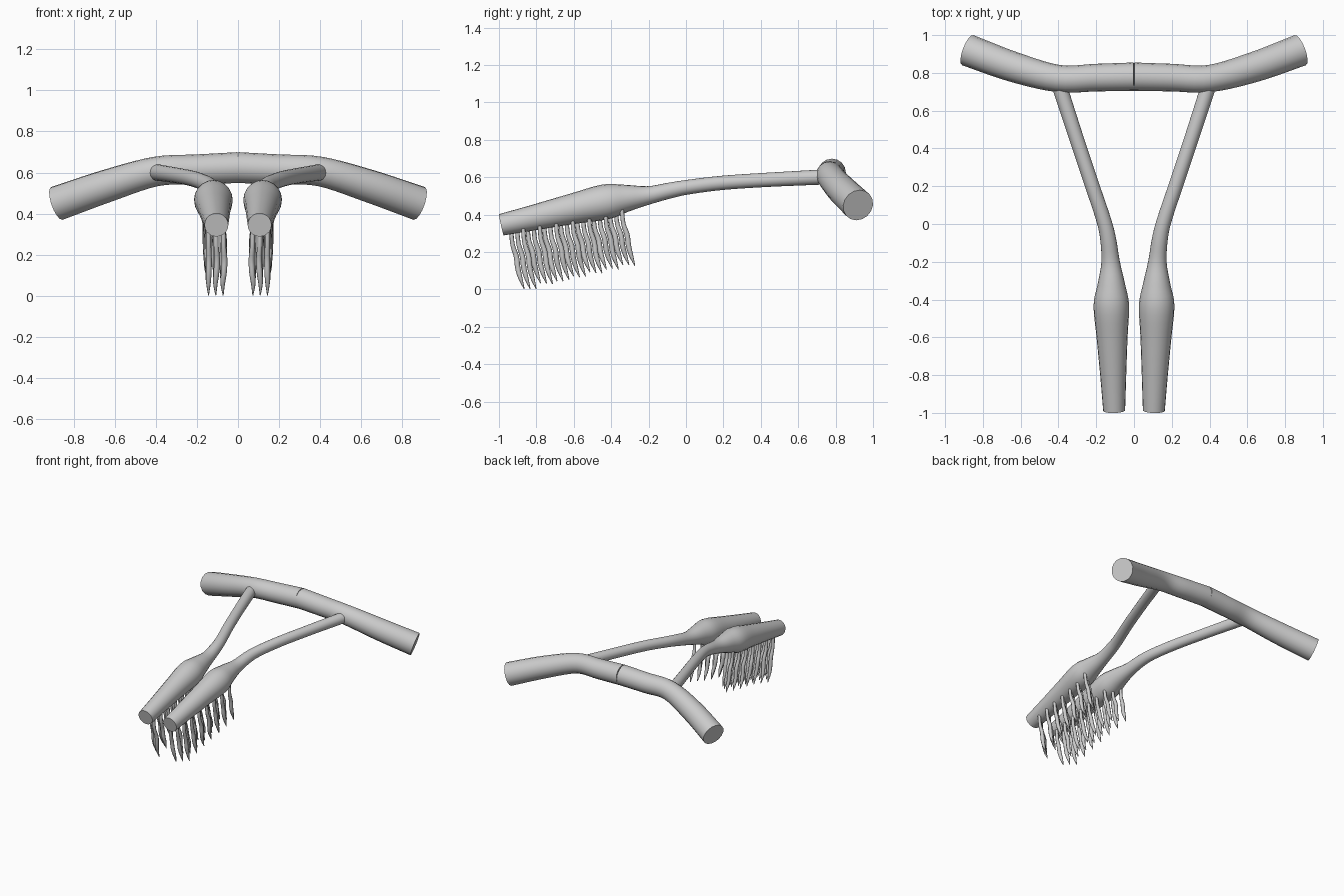
import bpy, bmesh, math, random
from mathutils import Vector

cube = bpy.data.objects.get("Cube")
if cube:
    bpy.data.objects.remove(cube, do_unlink=True)
random.seed(4)

grey = bpy.data.materials.new("soft_grey")
grey.use_nodes = True
grey.diffuse_color = (0.6, 0.6, 0.6, 1)
grey.node_tree.nodes["Principled BSDF"].inputs["Base Color"].default_value = (0.6, 0.6, 0.6, 1)


def spline(points, steps):
    """Smooth (x, y, z, radius) points with a Catmull-Rom curve."""
    p = [Vector(q) for q in points]
    p = [2 * p[0] - p[1]] + p + [2 * p[-1] - p[-2]]
    out = []
    for a, b, c, d in zip(p, p[1:], p[2:], p[3:]):
        for i in range(steps):
            t = i / steps
            out.append(0.5 * (2 * b + (c - a) * t + (2 * a - 5 * b + 4 * c - d) * t ** 2
                              + (3 * b - a - 3 * c + d) * t ** 3))
    return out + [p[-2]]


def tube(bm, points, sides, steps, ref):
    """Sweep a capped round section along the points."""
    path = spline(points, steps)
    rings = []
    for i, q in enumerate(path):
        tangent = (path[min(i + 1, len(path) - 1)] - path[max(i - 1, 0)]).to_3d().normalized()
        u = tangent.cross(ref).normalized()
        v = tangent.cross(u)
        angles = [2 * math.pi * k / sides for k in range(sides)]
        rings.append([bm.verts.new(q.to_3d() + q.w * (u * math.cos(a) + v * math.sin(a)))
                      for a in angles])
    for r, s in zip(rings, rings[1:]):
        for k in range(sides):
            n = (k + 1) % sides
            bm.faces.new((r[k], r[n], s[n], s[k])).smooth = True
    bm.faces.new(rings[0])
    bm.faces.new(rings[-1])


def finish(bm, name):
    bmesh.ops.recalc_face_normals(bm, faces=bm.faces[:])
    mesh = bpy.data.meshes.new(name)
    bm.to_mesh(mesh)
    bm.free()
    mesh.materials.append(grey)
    bpy.context.collection.objects.link(bpy.data.objects.new(name, mesh))


def mirrored(points, sx):
    return [(sx * x, y, z, r) for x, y, z, r in points]


UP, SIDE = Vector((0, 0, 1)), Vector((1, 0, 0))
BAR = [(0, .78, .624, .075), (.2, .775, .615, .073), (.4, .77, .605, .072),
       (.64, .832, .534, .08), (.88, .92, .45, .085)]
STALK = [(.105, -.988, .345, .058), (.11, -.8, .387, .069), (.116, -.6, .432, .082),
         (.12, -.43, .468, .094), (.12, -.32, .487, .073), (.124, -.2, .503, .049),
         (.137, -.08, .53, .042), (.16, .02, .548, .039), (.22, .2, .57, .038),
         (.3, .44, .586, .038), (.385, .7, .599, .04), (.393, .73, .6, .04)]

# Strand template: fraction down, backward drift, sideways wave, radius
STRAND = [(0, 0, 0, .011), (.25, .008, .1, .012), (.45, .028, .5, .014),
          (.65, .036, .2, .014), (.82, .05, -.3, .011), (1, .07, -.1, .002)]
ROWS, SPACING = 7, .088

strands = []
for row in range(ROWS):
    f = row / (ROWS - 1)
    for col in (-1, 0, 1):
        y0 = -.935 + SPACING * row + .032 * (col + 1)
        depth = (y0 + .985) / .555
        bulb_r = .058 + .034 * min(depth, 1)
        root_z = .345 + .122 * depth - .65 * bulb_r
        tip_z = .002 + .118 * f + random.uniform(0, .012) * min(row, 1)
        wave = random.uniform(-.014, .014)
        strands.append([(.107 + .01 * f + col * (.036 + .012 * f * (1 - t)) + wave * w,
                         y0 + drift, root_z + (tip_z - root_z) * t, r)
                        for t, drift, w, r in STRAND])

for sx, label in ((1, "left"), (-1, "right")):
    # Half of the cross bar, meeting the other half at a fine seam
    bm = bmesh.new()
    tube(bm, mirrored(BAR, sx), 16, 5, UP)
    finish(bm, label + "_cross_bar")
    # Stalk swelling into a bulb
    bm = bmesh.new()
    tube(bm, mirrored(STALK, sx), 20, 4, UP)
    finish(bm, label + "_stalk_and_bulb")
    # Wavy strands hanging below the bulb
    bm = bmesh.new()
    for s in strands:
        tube(bm, mirrored(s, sx), 8, 3, SIDE)
    finish(bm, label + "_hanging_strands")
